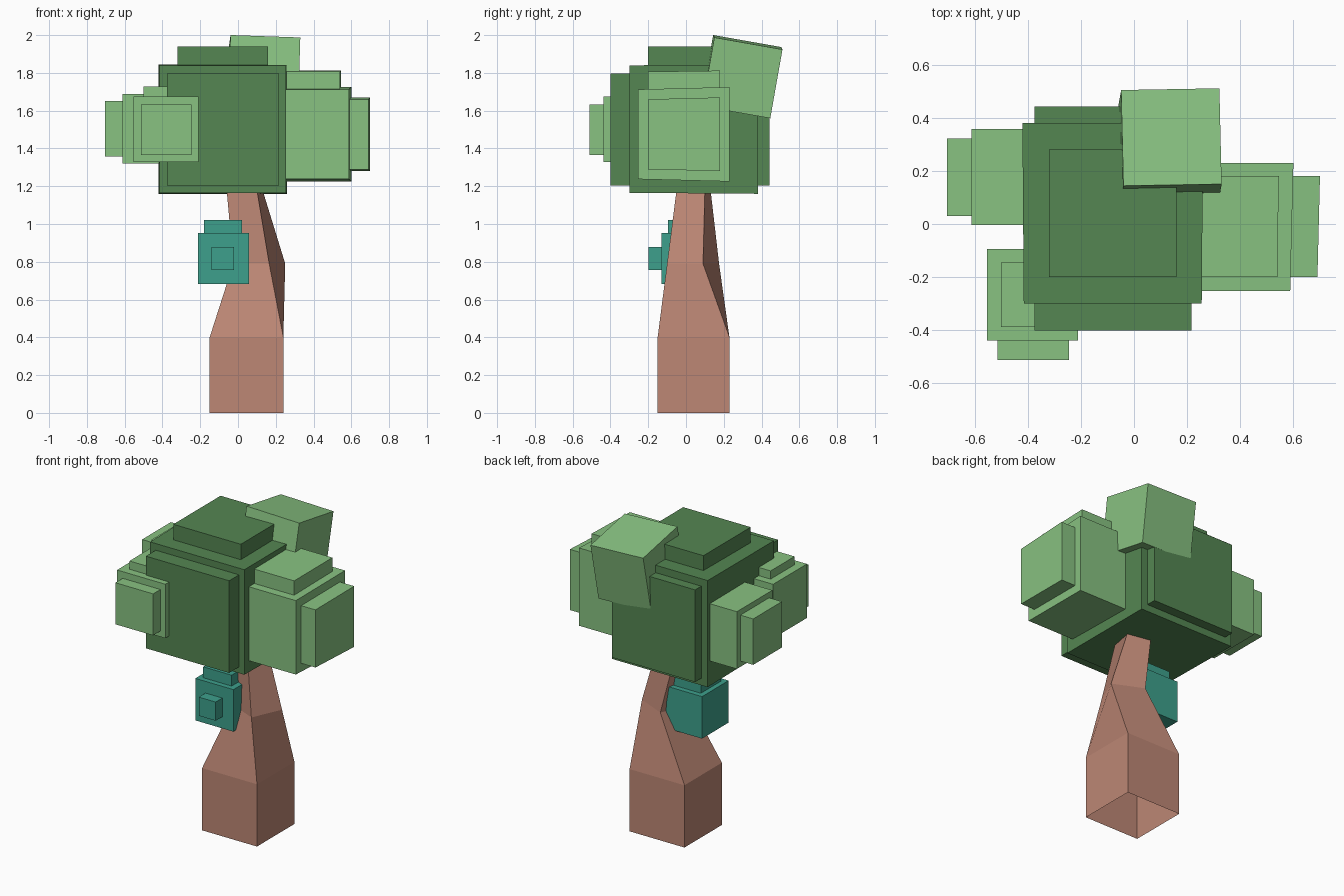
import bpy, bmesh
from math import radians
from mathutils import Matrix, Vector

old = bpy.data.objects.get("Cube")
if old:
    bpy.data.objects.remove(old, do_unlink=True)


def material(name, rgb):
    m = bpy.data.materials.new(name)
    m.use_nodes = True
    m.diffuse_color = (*rgb, 1)
    m.node_tree.nodes["Principled BSDF"].inputs["Base Color"].default_value = (*rgb, 1)
    return m


DARK = material("dark leaf green", (0.089, 0.238, 0.084))
LIGHT = material("light leaf green", (0.246, 0.539, 0.22))
BARK = material("bark brown", (0.51, 0.243, 0.178))
TEAL = material("teal", (0.048, 0.352, 0.262))


def finish(name, bm, mat):
    bmesh.ops.recalc_face_normals(bm, faces=bm.faces)
    mesh = bpy.data.meshes.new(name)
    bm.to_mesh(mesh)
    bm.free()
    mesh.materials.append(mat)
    ob = bpy.data.objects.new(name, mesh)
    bpy.context.collection.objects.link(ob)
    return ob


def box(name, mat, x, y, z, taper=0.0, tilt=(0, 0, 0)):
    """Box from axis ranges; taper shrinks the front end, tilt is in degrees."""
    bm = bmesh.new()
    bmesh.ops.create_cube(bm, size=1)
    size = Vector((x[1] - x[0], y[1] - y[0], z[1] - z[0]))
    for v in bm.verts:
        s = 1 - taper if v.co.y < 0 else 1
        v.co = Vector((v.co.x * size.x * s, v.co.y * size.y, v.co.z * size.z * s))
    for angle, axis in zip(tilt, "XYZ"):
        bm.transform(Matrix.Rotation(radians(angle), 4, axis))
    ob = finish(name, bm, mat)
    ob.location = (sum(x) / 2, sum(y) / 2, sum(z) / 2)
    return ob


# Twisted trunk, open at the bottom: rings run front right, back right, back left, front left
base = [(0.24, -0.15), (0.24, 0.23), (-0.15, 0.23), (-0.15, -0.15)]
knee = [(0.165, -0.10), (0.25, 0.09), (0.06, 0.175), (-0.025, -0.015)]
neck = [(0.10, -0.05), (0.13, 0.10), (-0.02, 0.13), (-0.06, -0.02)]
bm = bmesh.new()
rings = [[bm.verts.new((px, py, h)) for px, py in ring]
         for ring, h in ((base, 0), (base, 0.4), (knee, 0.79), (neck, 1.18), (neck, 1.3))]
for low, high in zip(rings, rings[1:]):
    for i in range(4):
        j = (i + 1) % 4
        bm.faces.new((low[i], low[j], high[j], high[i]))
bm.faces.new(rings[-1])
finish("trunk", bm, BARK)

# Main crown
box("crown_core", DARK, (-0.42, 0.26), (-0.30, 0.38), (1.16, 1.845), 0.015)
box("crown_front_back_slab", DARK, (-0.375, 0.217), (-0.40, 0.443), (1.205, 1.797))
box("crown_top", DARK, (-0.32, 0.16), (-0.20, 0.28), (1.46, 1.94))

# Leaf cluster on the +x side
box("left_cluster_core", LIGHT, (0.12, 0.60), (-0.253, 0.23), (1.225, 1.725), 0.05)
box("left_cluster_top", LIGHT, (0.16, 0.545), (-0.20, 0.18), (1.43, 1.812), 0.03)
box("left_cluster_side", LIGHT, (0.32, 0.70), (-0.20, 0.18), (1.28, 1.67), 0.05)

# Leaf cluster on the -x side
box("right_cluster_core", LIGHT, (-0.612, -0.25), (-0.003, 0.358), (1.32, 1.688))
box("right_cluster_side", LIGHT, (-0.703, -0.41), (0.03, 0.322), (1.357, 1.652))

# Leaf cluster on the front corner
box("front_cluster_core", LIGHT, (-0.553, -0.21), (-0.438, -0.095), (1.328, 1.675))
box("front_cluster_top", LIGHT, (-0.50, -0.25), (-0.388, -0.145), (1.48, 1.728))
box("front_cluster_front", LIGHT, (-0.513, -0.245), (-0.512, -0.24), (1.365, 1.632))

# Tilted leaf block at the back
box("back_leaf_block", LIGHT, (-0.05, 0.32), (0.112, 0.478), (1.595, 1.965), 0, (-10, 2, 1))

# Teal block on the trunk
box("teal_core", TEAL, (-0.212, 0.058), (-0.13, 0.14), (0.682, 0.952))
box("teal_top", TEAL, (-0.18, 0.022), (-0.096, 0.106), (0.82, 1.022))
box("teal_front", TEAL, (-0.14, -0.02), (-0.198, -0.08), (0.757, 0.877))
